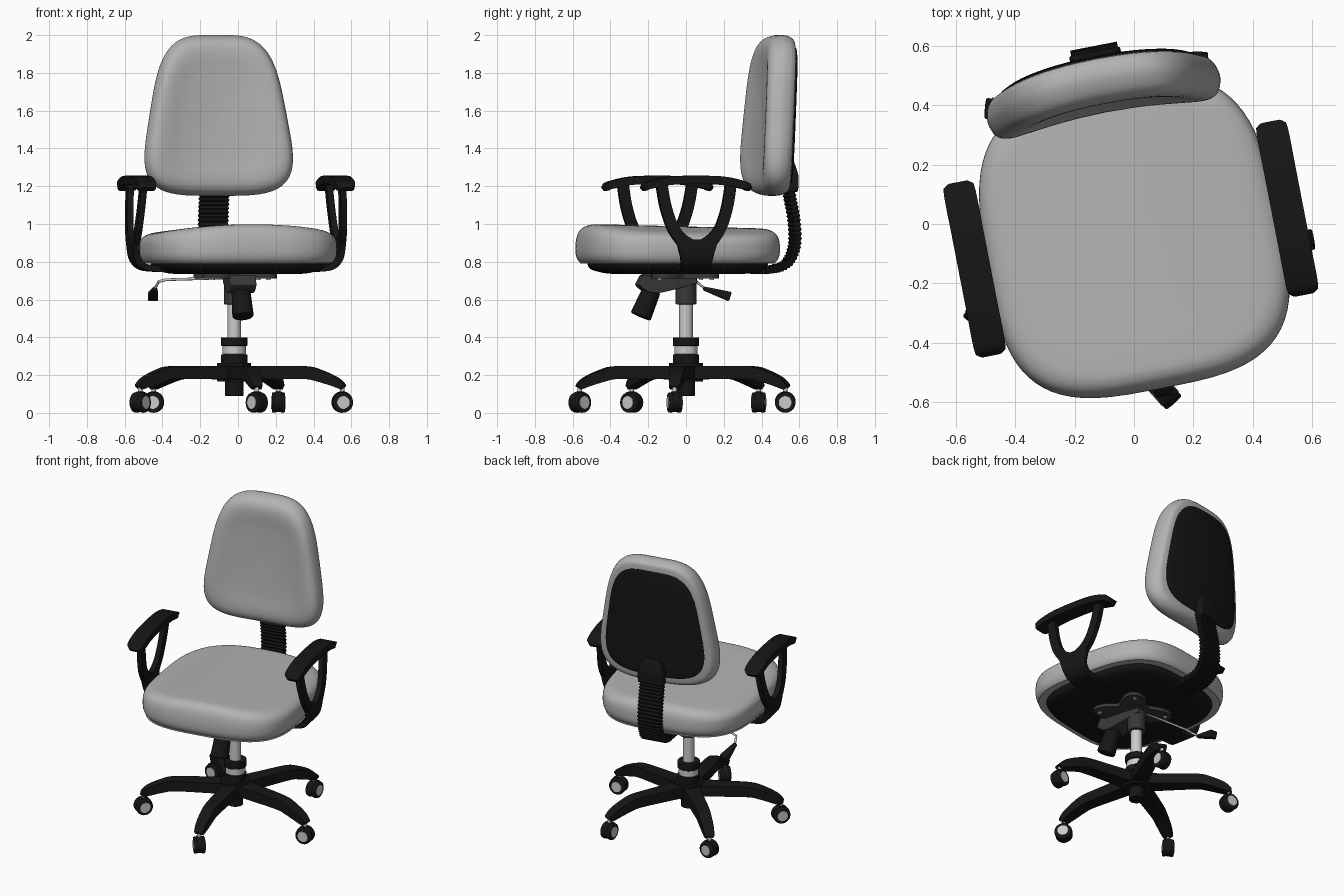
import bpy, bmesh, math
from mathutils import Matrix, Vector

if "Cube" in bpy.data.objects:
    bpy.data.objects.remove(bpy.data.objects["Cube"])

def material(name, v):
    m = bpy.data.materials.new(name)
    m.diffuse_color = (v, v, v, 1)
    m.use_nodes = True
    m.node_tree.nodes["Principled BSDF"].inputs["Base Color"].default_value = m.diffuse_color
    return m

BLACK = material("black_plastic", 0.008)
DARK = material("dark_metal", 0.04)
LIGHT = material("light_metal", 0.75)
FABRIC = material("grey_fabric", 0.45)
SHIFT = Matrix.Translation((-0.02, 0, 0))
UPPER = SHIFT @ Matrix.Rotation(math.radians(11), 4, 'Z')   # the seat is swivelled

def finish(name, bm, mat, M, bevel=0, angle=40):
    bmesh.ops.remove_doubles(bm, verts=bm.verts, dist=1e-5)
    bmesh.ops.recalc_face_normals(bm, faces=bm.faces)
    me = bpy.data.meshes.new(name)
    bm.to_mesh(me)
    bm.free()
    me.shade_smooth()
    me.set_sharp_from_angle(angle=math.radians(angle))
    ob = bpy.data.objects.new(name, me)
    bpy.context.collection.objects.link(ob)
    ob.matrix_world = M
    me.materials.append(mat)
    if bevel:
        b = ob.modifiers.new("bevel", 'BEVEL')
        b.width, b.segments, b.limit_method = bevel, 3, 'ANGLE'
        b.angle_limit = math.radians(45)
    return ob

def bridge(bm, rings):
    for a, b in zip(rings, rings[1:]):
        n = len(a)
        for i in range(n):
            bm.faces.new((a[i], a[(i + 1) % n], b[(i + 1) % n], b[i]))
    bm.faces.new(rings[0])
    bm.faces.new(rings[-1])

def spline(rows, sub):
    """Catmull-Rom through rows of numbers"""
    P = [rows[0]] + list(rows) + [rows[-1]]
    out = []
    for i in range(1, len(P) - 2):
        for k in range(sub):
            t = k / sub
            out.append([0.5 * (2 * b + (c - a) * t + (2 * a - 5 * b + 4 * c - d) * t * t
                               + (3 * b - a - 3 * c + d) * t ** 3)
                        for a, b, c, d in zip(*P[i - 1:i + 3])])
    return out + [list(rows[-1])]

def sweep(name, rows, axis, mat, M, sub=6, bevel=0.012, rib=0):
    """Flat bar along rows (x, y, z, half width, half thickness)"""
    R, W, bm, rings = spline(rows, sub), Vector(axis), bmesh.new(), []
    for i, (x, y, z, w, t) in enumerate(R):
        a, b = R[max(i - 1, 0)], R[min(i + 1, len(R) - 1)]
        N = (Vector(b[:3]) - Vector(a[:3])).cross(W).normalized()
        k = rib * (i % 2)
        c = Vector((x, y, z))
        rings.append([bm.verts.new(c + W * (w - k) * u + N * (t - k) * v)
                      for u, v in ((-1, -1), (1, -1), (1, 1), (-1, 1))])
    bridge(bm, rings)
    return finish(name, bm, mat, M, bevel)

def loft(name, profile, place, mat, M, n=72, sub=4):
    """Rings of (scale, height) placed by place(angle, scale, height)"""
    bm = bmesh.new()
    rings = [[bm.verts.new(place(2 * math.pi * i / n, max(s, 1e-3), h)) for i in range(n)]
             for s, h in spline(profile, sub)]
    bridge(bm, rings)
    return finish(name, bm, mat, M)

def rod(name, p, q, r1, r2, mat, M, n=32, bevel=0):
    p, q = Vector(p), Vector(q)
    bm = bmesh.new()
    bmesh.ops.create_cone(bm, cap_ends=True, segments=n, radius1=r1, radius2=r2, depth=(q - p).length)
    rot = (q - p).to_track_quat('Z', 'Y').to_matrix().to_4x4()
    bm.transform(Matrix.Translation((p + q) / 2) @ rot)
    return finish(name, bm, mat, M, bevel)

def superellipse(a, n):
    c, s = math.cos(a), math.sin(a)
    return (math.copysign(abs(c) ** (2 / n), c), math.copysign(abs(s) ** (2 / n), s))

# Seat cushion and its shell
def seat_place(a, s, h):
    u, v = superellipse(a, 3.3)
    x, y = (0.498 - 0.015 * v) * u * s, 0.52 * v * s
    if h > 0.9:
        h += (h - 0.9) / 0.08 * (0.008 - 0.025 * y - 0.035 * (x / 0.45) ** 2)
    return (x + 0.006, y - 0.045, h)

loft("seat", [(0, .79), (.88, .79), (.95, .795), (.99, .825), (1, .87), (.99, .92), (.96, .955),
              (.9, .975), (.8, .98), (.5, .98), (0, .98)], seat_place, FABRIC, UPPER)
loft("seat_shell", [(0, .735), (.6, .735), (.78, .748), (.86, .765), (.89, .80)], seat_place, BLACK, UPPER)

# Backrest cushion and rear panel, curved around the sitter
def back_place(a, s, h):
    u, v = superellipse(a, 3.8)
    z = 0.425 * v * s
    x = (0.368 - 0.178 * z) * u * s
    return (x, h - 0.3 * x * x + 0.045 * z, 1.575 + z)

loft("backrest", [(0, .41), (.5, .405), (.75, .398), (.88, .405), (.96, .43), (1, .475), (.995, .51),
                  (.96, .538), (.88, .55), (.5, .556), (0, .556)], back_place, FABRIC, UPPER)
loft("back_panel", [(.85, .53), (.85, .551), (.82, .56), (.5, .564), (0, .564)], back_place, BLACK, UPPER)

# Ribbed back support and its mount
sweep("back_support", [(0, .36, .757, .08, .022), (0, .46, .76, .08, .022), (0, .545, .795, .08, .022),
                       (0, .585, .89, .08, .022), (0, .582, 1.02, .08, .022), (0, .56, 1.14, .08, .022),
                       (0, .545, 1.24, .08, .022)], (1, 0, 0), BLACK, UPPER, sub=11, bevel=0, rib=.006)
sweep("back_mount", [(0, .567, 1.17, .085, .022), (0, .566, 1.25, .085, .026), (0, .558, 1.33, .055, .015)],
      (1, 0, 0), BLACK, UPPER)

# Armrests: pad, two prongs and a tongue that curls under the seat
for side, sx in (("left", -1), ("right", 1)):
    cy = -0.05
    half = [(.29, 1.183, .03, .012), (.277, 1.193, .047, .017), (.25, 1.207, .054, .02), (.12, 1.231, .054, .022)]
    pad = [(-y, *r) for y, *r in half] + half[::-1]
    sweep(side + "_arm_pad", [(sx * .536, cy + y, z, w, t) for y, z, w, t in pad], (1, 0, 0), BLACK, UPPER)
    for end, sy in (("front", -1), ("rear", 1)):
        prong = [(.535, .188, 1.22, .03), (.543, .168, 1.1, .031), (.55, .137, 1.0, .033),
                 (.553, .104, .945, .04), (.555, .065, .91, .055), (.555, .05, .89, .055)]
        sweep(f"{side}_arm_{end}_prong", [(sx * x, cy + sy * y, z, w, .017) for x, y, z, w in prong],
              (0, 1, 0), BLACK, UPPER, bevel=.008)
    tongue = [(.555, .918, .115), (.555, .87, .10), (.545, .815, .086), (.51, .777, .08),
              (.45, .765, .08), (.33, .76, .075)]
    sweep(side + "_arm_tongue", [(sx * x, cy, z, w, .017) for x, z, w in tongue],
          (0, 1, 0), BLACK, UPPER, bevel=.008)

# Tilt mechanism
def plate_place(a, s, h):
    r = (0.18 + 0.055 * math.cos(4 * a - math.pi)) * s
    return (1.1 * r * math.cos(a), r * math.sin(a) - 0.03, h)

loft("mount_plate", [(0, .712), (1, .712), (1, .738), (0, .738)], plate_place, DARK, UPPER, sub=1)
for x in (-.15, .15):
    for y in (-.17, .11):
        rod("plate_bolt", (x, y, .704), (x, y, .716), .012, .012, LIGHT, UPPER, 12)
sweep("tilt_housing", [(0, -.25, .705, .07, .03), (0, -.19, .68, .07, .045), (0, -.09, .69, .065, .04),
                       (0, .05, .705, .05, .02)], (1, 0, 0), DARK, UPPER)
rod("tension_knob_neck", (0, -.17, .70), (0, -.2, .61), .04, .05, BLACK, UPPER)
rod("tension_knob", (0, -.185, .65), (0, -.245, .51), .05, .058, BLACK, UPPER, 16, .008)

# Height lever
lever = [(-.03, .03, .715), (-.36, .05, .705), (-.40, .055, .695), (-.425, .11, .65)]
for p, q in zip(lever, lever[1:]):
    rod("lever_rod", p, q, .007, .007, LIGHT, SHIFT, 12)
sweep("lever_paddle", [(-.42, .09, .66, .012, .01), (-.425, .16, .638, .02, .018), (-.43, .235, .615, .028, .026)],
      (1, 0, 0), BLACK, SHIFT, bevel=.01)

# Gas column and hub
for name, z0, z1, r, mat in (("upper_sleeve", .575, .72, .055, DARK), ("gas_column", .38, .60, .036, LIGHT),
                             ("hub_cap", .355, .40, .07, BLACK), ("hub_band", .31, .355, .062, LIGHT),
                             ("hub_collar", .255, .31, .07, BLACK), ("hub", .165, .265, .09, BLACK),
                             ("hub_socket", .09, .2, .048, BLACK)):
    rod(name, (0, 0, z0), (0, 0, z1), r, r, mat, SHIFT, 40, .004)

# Five legs with twin-wheel casters
for i, axis_angle in enumerate((100, 0, 85, -35, 42)):
    a = math.radians(-6 + 72 * i)
    M = SHIFT @ Matrix.Rotation(a, 4, 'Z')
    sweep("base_leg", [(.03, 0, .213, .055, .036), (.2, 0, .214, .047, .035), (.38, 0, .213, .041, .034),
                       (.45, 0, .198, .039, .032), (.53, 0, .168, .035, .027), (.57, 0, .145, .03, .02),
                       (.583, 0, .133, .026, .014)], (0, 1, 0), BLACK, M)
    C = SHIFT @ Matrix.Translation((.575 * math.cos(a), .575 * math.sin(a), .055)) \
        @ Matrix.Rotation(math.radians(axis_angle), 4, 'Z')
    rod("caster_stem", (0, 0, .03), (0, 0, .10), .012, .012, LIGHT, C, 16)
    rod("caster_fender", (-.018, 0, .004), (.018, 0, .004), .055, .055, BLACK, C, 32, .004)
    for s in (-1, 1):
        rod("caster_wheel", (s * .012, 0, 0), (s * .035, 0, 0), .055, .053, BLACK, C, 32, .006)
        rod("caster_disc", (s * .03, 0, 0), (s * .038, 0, 0), .036, .034, LIGHT, C, 32)
